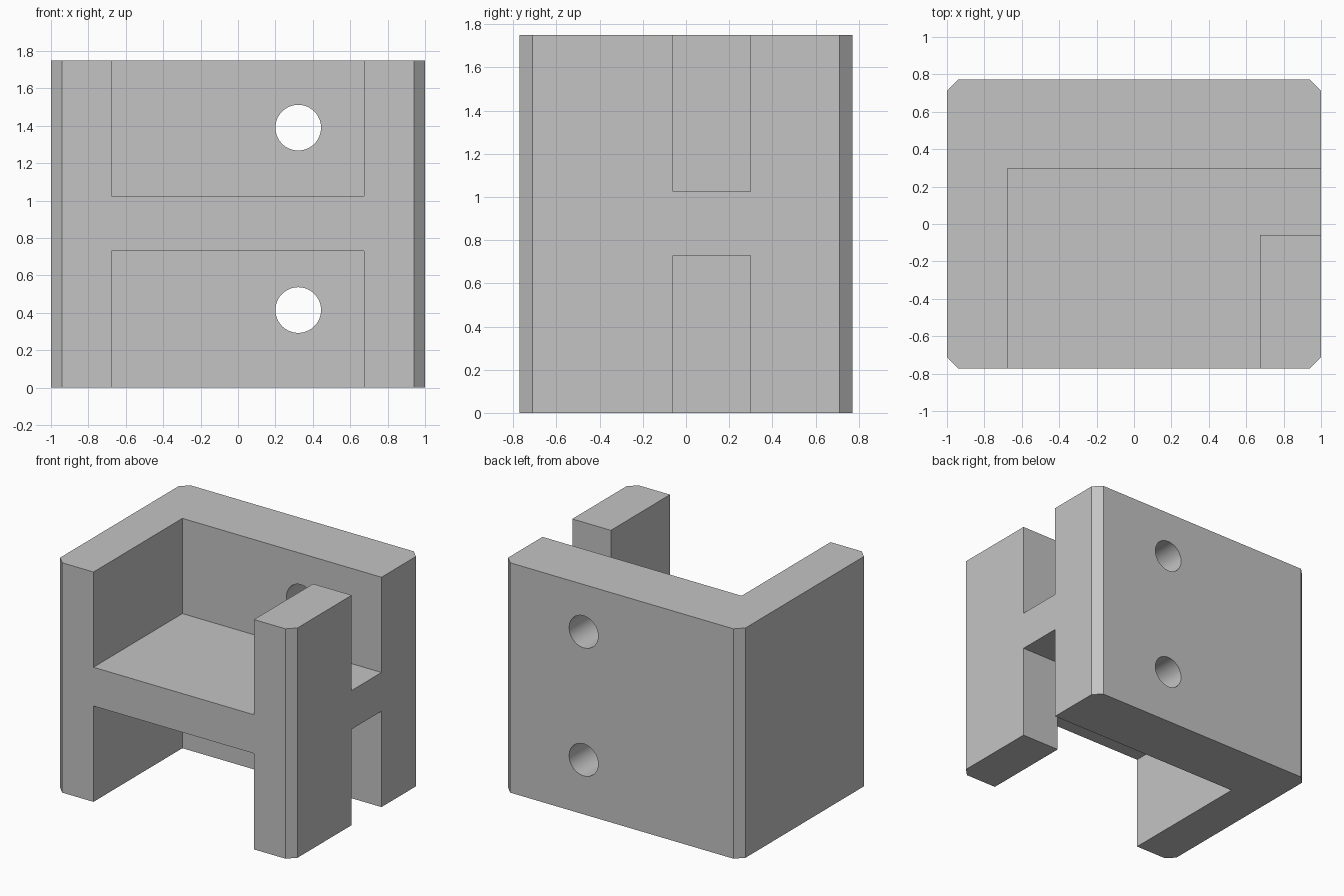
import bpy, bmesh, math

cube = bpy.data.objects.get("Cube")
if cube:
    bpy.data.objects.remove(cube, do_unlink=True)

HEIGHT, HALF_X, HALF_Y, CHAMFER = 1.75, 1.0, 0.772, 0.06

grey = bpy.data.materials.new("plain_grey")
grey.use_nodes = True
colour = (0.55, 0.55, 0.55, 1)
grey.diffuse_color = colour
grey.node_tree.nodes["Principled BSDF"].inputs["Base Color"].default_value = colour


def prism(name, outline, z0, z1):
    """Extrude a flat outline upward from z0 to z1."""
    bm = bmesh.new()
    base = bm.faces.new([bm.verts.new((x, y, z0)) for x, y in outline])
    top = bmesh.ops.extrude_face_region(bm, geom=[base])["geom"]
    verts = [v for v in top if isinstance(v, bmesh.types.BMVert)]
    bmesh.ops.translate(bm, verts=verts, vec=(0, 0, z1 - z0))
    bmesh.ops.recalc_face_normals(bm, faces=bm.faces)
    mesh = bpy.data.meshes.new(name)
    bm.to_mesh(mesh)
    bm.free()
    mesh.materials.append(grey)
    obj = bpy.data.objects.new(name, mesh)
    bpy.context.collection.objects.link(obj)
    return obj


def cut(target, cutter):
    mod = target.modifiers.new(cutter.name, 'BOOLEAN')
    mod.operation, mod.solver, mod.object = 'DIFFERENCE', 'EXACT', cutter
    bpy.context.view_layer.objects.active = target
    bpy.ops.object.modifier_apply(modifier=mod.name)
    bpy.data.objects.remove(cutter, do_unlink=True)


# Block with four chamfered upright corners
a, b, c = HALF_X, HALF_Y, CHAMFER
block = prism("bracket_body", [
    (c - a, -b), (a - c, -b), (a, c - b), (a, b - c),
    (a - c, b), (c - a, b), (-a, b - c), (-a, c - b)], 0, HEIGHT)

# Pockets above and below the shelf, leaving two walls and a corner post
pocket = [(-0.677, 0.298), (1.2, 0.298), (1.2, -0.06),
          (0.675, -0.06), (0.675, -1), (-0.677, -1)]
cut(block, prism("lower_pocket", pocket, -0.2, 0.73))
cut(block, prism("upper_pocket", pocket, 1.025, HEIGHT + 0.2))

# Round holes through the back wall
for z in (0.415, 1.39):
    bpy.ops.mesh.primitive_cylinder_add(
        vertices=64, radius=0.122, depth=0.8,
        location=(0.322, 0.6, z), rotation=(math.pi / 2, 0, 0))
    hole = bpy.context.object
    hole.name = "hole_cutter"
    hole.data.materials.append(grey)
    cut(block, hole)

# Smooth hole walls, crisp edges elsewhere
bpy.ops.object.select_all(action='DESELECT')
block.select_set(True)
bpy.context.view_layer.objects.active = block
bpy.ops.object.shade_smooth_by_angle(angle=math.radians(30))
